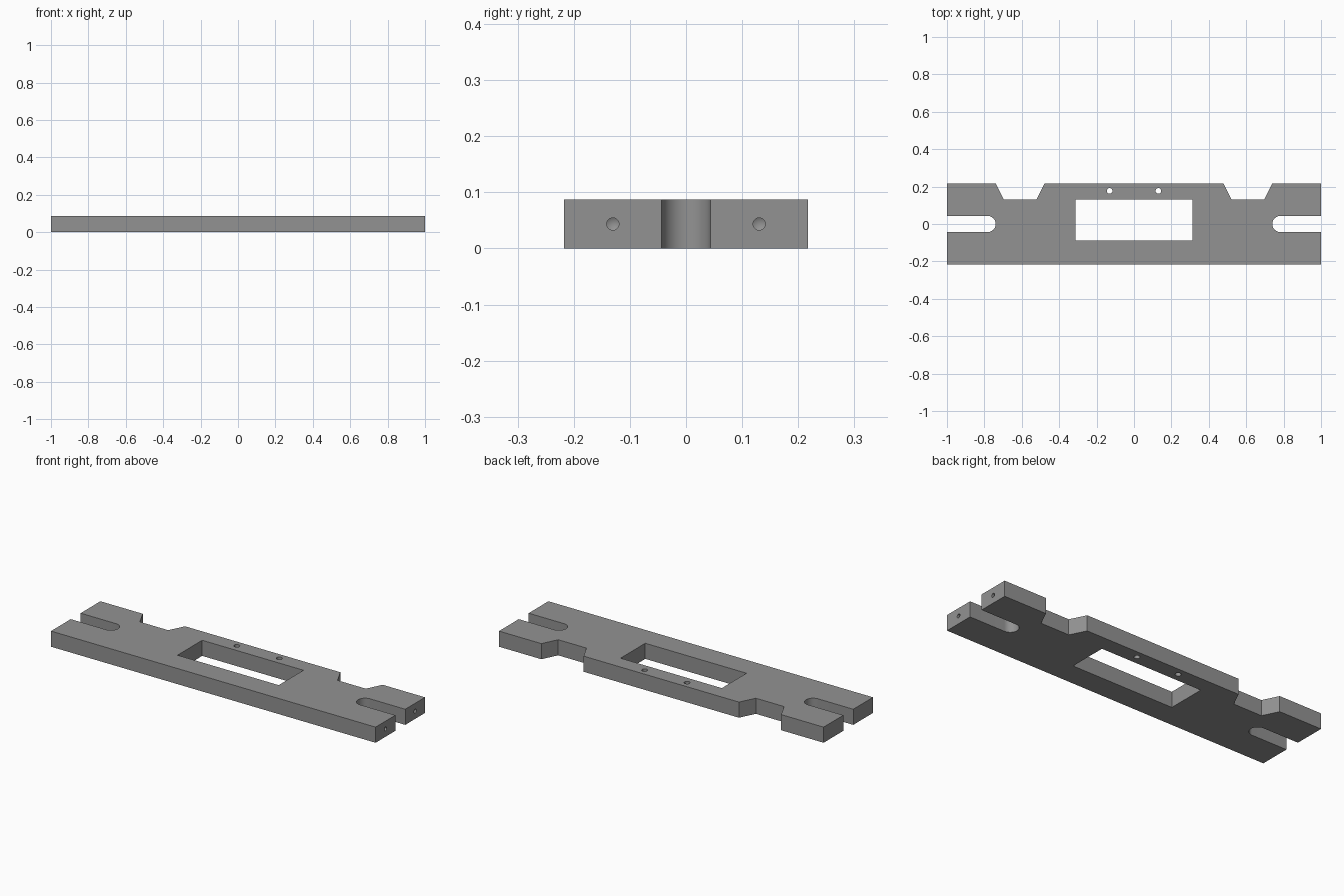
import bpy, bmesh, math
from mathutils import Matrix

if "Cube" in bpy.data.objects:
    bpy.data.objects.remove(bpy.data.objects["Cube"])

T = 0.087          # plate thickness
HY = 0.2174        # half depth
R = 0.0435         # slot radius

grey = bpy.data.materials.new("machined_grey")
grey.diffuse_color = (0.29, 0.29, 0.29, 1)
grey.use_nodes = True
grey.node_tree.nodes["Principled BSDF"].inputs["Base Color"].default_value = grey.diffuse_color


def make_object(name, bm):
    bmesh.ops.recalc_face_normals(bm, faces=bm.faces[:])
    me = bpy.data.meshes.new(name)
    bm.to_mesh(me)
    bm.free()
    ob = bpy.data.objects.new(name, me)
    bpy.context.collection.objects.link(ob)
    return ob


def prism(name, points, z0, z1):
    bm = bmesh.new()
    face = bm.faces.new([bm.verts.new((x, y, z0)) for x, y in points])
    new = bmesh.ops.extrude_face_region(bm, geom=[face])["geom"]
    bmesh.ops.translate(bm, vec=(0, 0, z1 - z0),
                        verts=[v for v in new if isinstance(v, bmesh.types.BMVert)])
    return make_object(name, bm)


def drill(name, radius, depth, tip, matrix):
    # shaft along -z from just above the surface, ending in a cone
    bm = bmesh.new()
    n, over = 24, 0.02
    rings = []
    for z in (over, -depth):
        rings.append([bm.verts.new((radius * math.cos(2 * math.pi * i / n),
                                    radius * math.sin(2 * math.pi * i / n), z)) for i in range(n)])
    apex = bm.verts.new((0, 0, -depth - tip))
    bm.faces.new(rings[0])
    for i in range(n):
        j = (i + 1) % n
        bm.faces.new((rings[0][i], rings[0][j], rings[1][j], rings[1][i]))
        bm.faces.new((rings[1][i], rings[1][j], apex))
    bm.transform(matrix)
    return make_object(name, bm)


# Right half of the outline: end slot and trapezoid notch in the back edge
arc = [(0.783 + R * math.cos(a), R * math.sin(a))
       for a in (math.radians(-90 - 180 * i / 24) for i in range(25))]
half = ([(1, -HY), (1, -R)] + arc +
        [(1, R), (1, HY), (0.739, HY), (0.696, 0.1304), (0.522, 0.1304), (0.478, HY)])
plate = prism("mounting_plate", half + [(-x, y) for x, y in reversed(half)], 0, T)
plate.data.materials.append(grey)

# Window, two vertical through holes, two blind holes in the right end
cutters = [prism("window_cutter", [(-0.312, -0.087), (0.312, -0.087),
                                   (0.312, 0.1304), (-0.312, 0.1304)], -0.05, T + 0.05)]
for s in (-1, 1):
    cutters.append(drill("through_hole_cutter", 0.0152, T + 0.03, 0.01,
                         Matrix.Translation((s * 0.1304, 0.177, T))))
    cutters.append(drill("end_hole_cutter", 0.0109, 0.16, 0.006,
                         Matrix.Translation((1, s * 0.1304, T / 2)) @
                         Matrix.Rotation(math.pi / 2, 4, 'Y')))

bpy.context.view_layer.objects.active = plate
for c in cutters:
    mod = plate.modifiers.new(c.name, 'BOOLEAN')
    mod.operation, mod.solver, mod.object = 'DIFFERENCE', 'EXACT', c
    bpy.ops.object.modifier_apply(modifier=mod.name)
    bpy.data.objects.remove(c)

# Smooth round walls, sharp edges elsewhere
bpy.ops.object.select_all(action='DESELECT')
plate.select_set(True)
bpy.ops.object.shade_smooth_by_angle(angle=math.radians(30))
